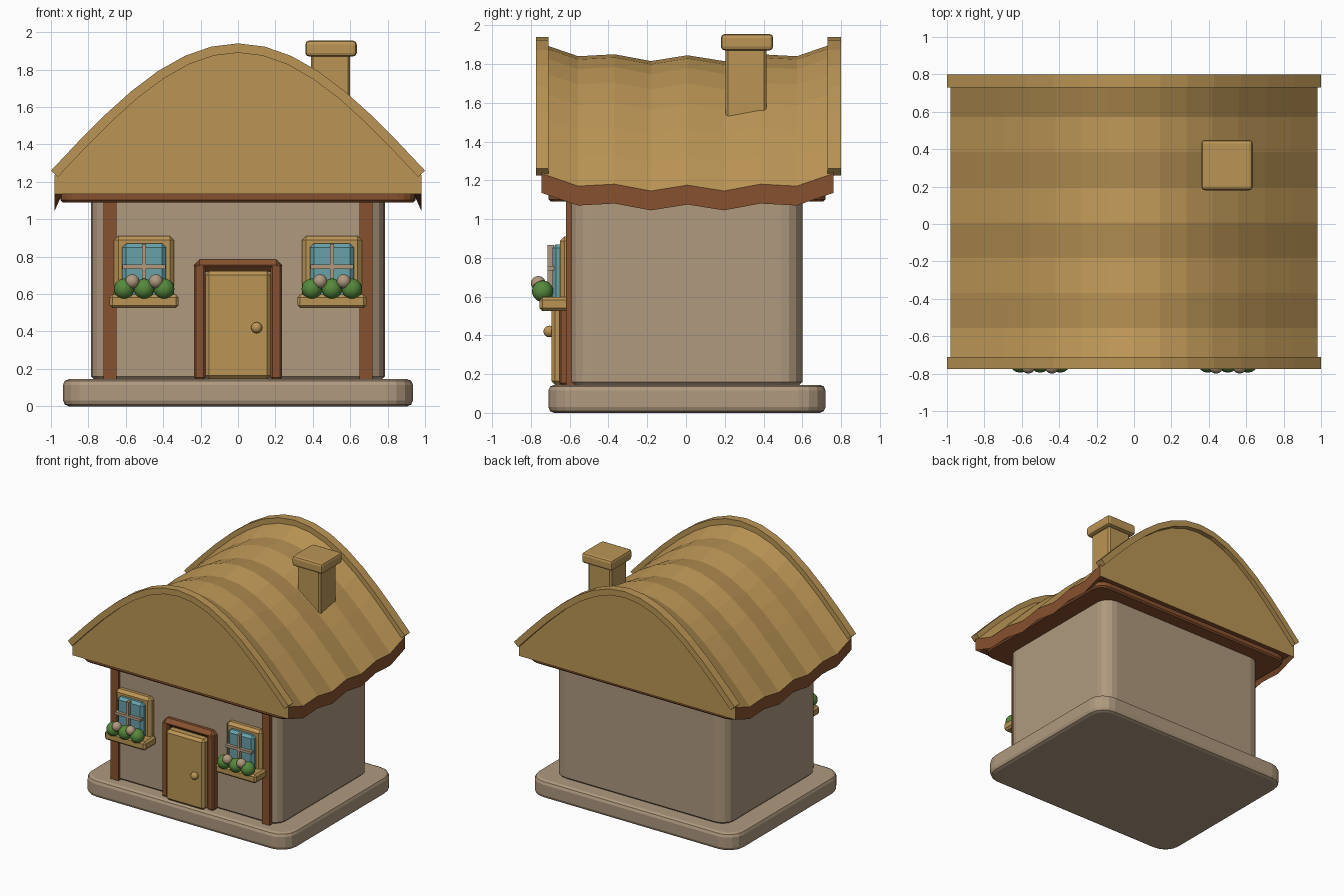
import bpy, bmesh, math

if "Cube" in bpy.data.objects:
    bpy.data.objects.remove(bpy.data.objects["Cube"])


def material(name, rgb):
    col = [(c / 255) ** 2.2 for c in rgb] + [1.0]
    m = bpy.data.materials.new(name)
    m.use_nodes = True
    m.diffuse_color = col
    m.node_tree.nodes["Principled BSDF"].inputs["Base Color"].default_value = col
    return m


STRAW = material("straw", (186, 148, 86))
STONE = material("stone", (174, 152, 126))
BROWN = material("brown wood", (134, 82, 50))
GLASS = material("blue glass", (104, 160, 168))
LEAF = material("leaf green", (86, 136, 62))


def finish(name, bm, *mats):
    bmesh.ops.recalc_face_normals(bm, faces=bm.faces)
    me = bpy.data.meshes.new(name)
    bm.to_mesh(me)
    bm.free()
    ob = bpy.data.objects.new(name, me)
    bpy.context.collection.objects.link(ob)
    for m in mats:
        me.materials.append(m)
    return ob


def box(name, xs, ys, zs, mat, bevel=0.0, corner=0.0, segments=1):
    """Block between limits, with optional round plan corners and chamfers."""
    bm = bmesh.new()
    bmesh.ops.create_cube(bm, size=1)
    for v in bm.verts:
        v.co = [(r[0] + r[1]) / 2 + c * (r[1] - r[0]) for r, c in zip((xs, ys, zs), v.co)]
    if corner:
        upright = [e for e in bm.edges if abs(e.verts[0].co.z - e.verts[1].co.z) > 1e-4]
        bmesh.ops.bevel(bm, geom=upright, offset=corner, segments=4, profile=0.5, affect="EDGES")
    ob = finish(name, bm, mat)
    if bevel:
        mod = ob.modifiers.new("chamfer", "BEVEL")
        mod.width = bevel
        mod.segments = segments
        mod.limit_method = "ANGLE"
        mod.angle_limit = math.radians(40)
    return ob


def ball(name, pos, r, mat):
    bm = bmesh.new()
    bmesh.ops.create_uvsphere(bm, u_segments=16, v_segments=10, radius=r)
    bmesh.ops.translate(bm, verts=bm.verts, vec=pos)
    for f in bm.faces:
        f.smooth = True
    return finish(name, bm, mat)


def loft(name, rings, *mats):
    """Solid through matching closed rings, capped at both ends."""
    bm = bmesh.new()
    rows = [[bm.verts.new(p) for p in ring] for ring in rings]
    n = len(rows[0])
    for a, b in zip(rows, rows[1:]):
        for i in range(n):
            j = (i + 1) % n
            bm.faces.new((a[i], a[j], b[j], b[i]))
    bm.faces.new(rows[0])
    bm.faces.new(rows[-1])
    return finish(name, bm, *mats)


# Plinth, walls and ceiling slab
box("plinth", (-0.935, 0.935), (-0.71, 0.72), (0, 0.145), STONE, 0.03, 0.14, 2)
box("walls", (-0.785, 0.785), (-0.6, 0.6), (0.145, 1.12), STONE, 0.015, 0.11)
box("eave_slab", (-0.95, 0.95), (-0.71, 0.72), (1.09, 1.17), BROWN, 0.012, 0.1)

# Thatched roof: arched section swept front to back with a sagging wave
N = 14
ts = [2 * i / N - 1 for i in range(N + 1)]
sag = [0, 0.065, 0.055, 0.09, 0.06, 0.09, 0.055, 0.065, 0]
rings = []
for k, s in enumerate(sag):
    y = -0.745 + k * 1.505 / (len(sag) - 1)
    ring = [(0.98 * t, y, 1.235 + 0.67 * math.cos(t * math.pi / 2) - s) for t in ts]
    ring += [(0.98, y, 1.135 - s), (0.94, y, 1.135), (-0.94, y, 1.135), (-0.98, y, 1.135 - s)]
    rings.append(ring)
roof = loft("thatched_roof", rings, STRAW, BROWN)
for p in roof.data.polygons:
    if abs(p.normal.y) < 0.9 and (p.normal.z < -0.1 or abs(p.normal.x) > 0.95):
        p.material_index = 1

# Raised verge strips following the arch at both gables
top = [(t, 1.26 + 0.68 * math.cos(t * math.pi / 2)) for t in ts]
low = []
for t, z in top:
    slope = -0.68 * math.pi / 2 * math.sin(t * math.pi / 2)
    d = 0.05 / math.hypot(1, slope)
    low.append((t + slope * d, z - d))
for name, y0, y1 in (("front_verge", -0.775, -0.71), ("back_verge", 0.73, 0.8)):
    loft(name, [[(a[0], y0, a[1]), (a[0], y1, a[1]), (b[0], y1, b[1]), (b[0], y0, b[1])]
                for a, b in zip(top, low)], STRAW)

# Chimney
box("chimney", (0.39, 0.6), (0.205, 0.415), (1.35, 1.9), STRAW, 0.012)
box("chimney_cap", (0.36, 0.635), (0.18, 0.45), (1.87, 1.955), STRAW, 0.02, 0, 2)

# Door with frame and knob
for side, s in (("left", 1), ("right", -1)):
    box(side + "_door_jamb", sorted((s * 0.175, s * 0.235)), (-0.655, -0.56), (0.145, 0.76), BROWN, 0.01)
box("door_lintel", (-0.235, 0.235), (-0.655, -0.56), (0.72, 0.785), BROWN, 0.03)
box("door", (-0.175, 0.175), (-0.695, -0.6), (0.145, 0.722), STRAW, 0.02)
ball("door_knob", (0.1, -0.705, 0.42), 0.03, STRAW)

# Corner posts and windows with planters on both sides
for side, s in (("left", 1), ("right", -1)):
    box(side + "_post", sorted((s * 0.65, s * 0.72)), (-0.62, -0.55), (0.145, 1.1), BROWN)
    c = s * 0.502
    box(side + "_window_frame", (c - 0.16, c + 0.16), (-0.65, -0.58), (0.56, 0.91), STRAW, 0.022)
    box(side + "_window_glass", (c - 0.117, c + 0.117), (-0.69, -0.63), (0.57, 0.87), GLASS, 0.02)
    box(side + "_upright_bar", (c - 0.011, c + 0.011), (-0.715, -0.68), (0.6, 0.867), STONE)
    box(side + "_cross_bar", (c - 0.115, c + 0.115), (-0.715, -0.68), (0.735, 0.757), STONE)
    box(side + "_planter", (c - 0.185, c + 0.185), (-0.755, -0.6), (0.525, 0.597), STRAW, 0.015)
    for i in (-1, 0, 1):
        ball(f"{side}_bush_{i + 2}", (c + i * 0.107, -0.74, 0.628), 0.055, LEAF)
    for i in (-1, 1):
        ball(f"{side}_flower_{(i + 3) // 2}", (c + i * 0.063, -0.762, 0.668), 0.038, STONE)
